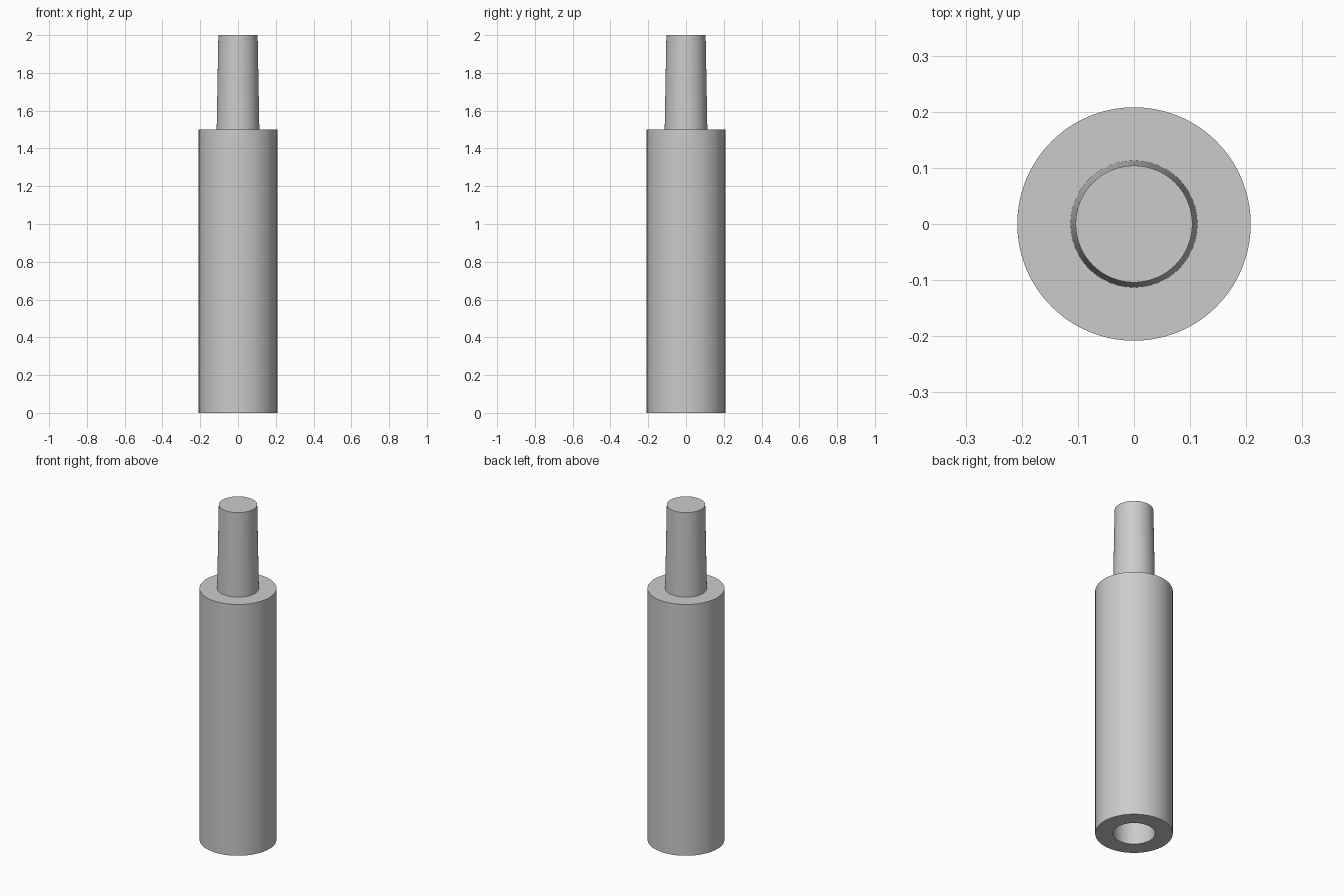
import bpy, bmesh, math

if "Cube" in bpy.data.objects:
    bpy.data.objects.remove(bpy.data.objects["Cube"])

SIDES = 128
BODY_R, BODY_H = 0.208, 1.5
ROOT_R, TIP_R, PEG_H = 0.113, 0.104, 0.5

grey = bpy.data.materials.new("plain grey")
grey.use_nodes = True
colour = (0.6, 0.6, 0.6, 1)
grey.diffuse_color = colour
grey.node_tree.nodes["Principled BSDF"].inputs["Base Color"].default_value = colour


def lathe(name, profile):
    """Spin a (radius, height) profile about z and close both end discs."""
    bm = bmesh.new()
    rings = []
    for r, z in profile:
        angles = [math.tau * i / SIDES for i in range(SIDES)]
        rings.append([bm.verts.new((r * math.cos(a), r * math.sin(a), z)) for a in angles])
    for low, high in zip(rings, rings[1:]):
        for i in range(SIDES):
            j = (i + 1) % SIDES
            bm.faces.new((low[i], low[j], high[j], high[i]))
    bm.faces.new(rings[0])
    bm.faces.new(rings[-1])
    bmesh.ops.recalc_face_normals(bm, faces=bm.faces)
    mesh = bpy.data.meshes.new(name)
    bm.to_mesh(mesh)
    bm.free()
    mesh.materials.append(grey)
    obj = bpy.data.objects.new(name, mesh)
    bpy.context.collection.objects.link(obj)
    bpy.ops.object.select_all(action="DESELECT")
    obj.select_set(True)
    bpy.context.view_layer.objects.active = obj
    bpy.ops.object.shade_smooth_by_angle(angle=math.radians(30))
    return obj


# Rod with a tapered socket in its base and a matching tapered peg on top
lathe("socketed_rod", [
    (TIP_R, PEG_H),            # socket floor
    (ROOT_R, 0),               # socket mouth
    (BODY_R, 0),               # base rim
    (BODY_R, BODY_H),          # shoulder edge
    (ROOT_R, BODY_H),          # peg root
    (TIP_R, BODY_H + PEG_H),   # peg tip
])
